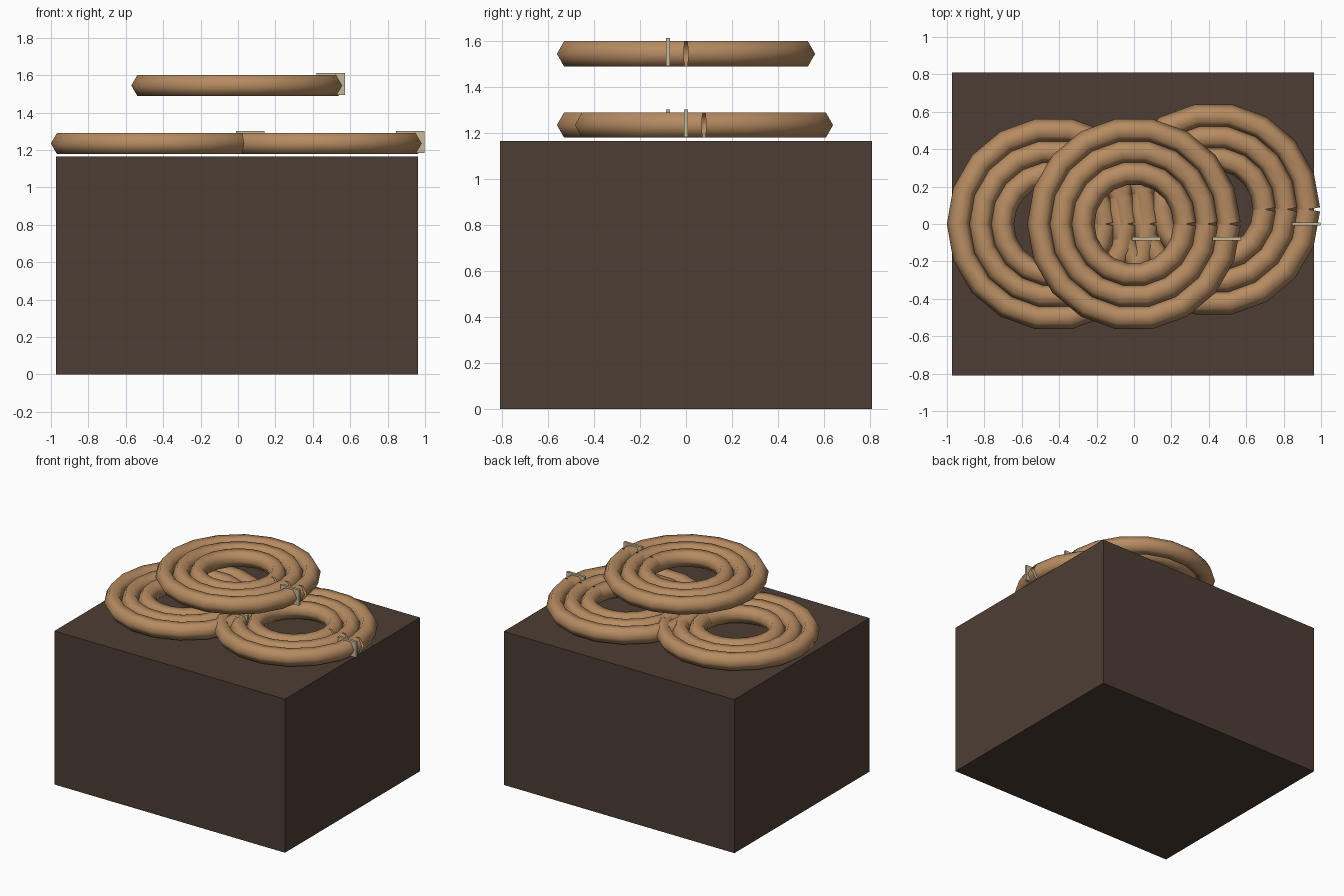
import bpy, bmesh
from math import sin, cos, pi
from mathutils import Vector

if "Cube" in bpy.data.objects:
    bpy.data.objects.remove(bpy.data.objects["Cube"])

SIDES = 6          # hexagonal hose section
STEPS = 18         # segments round each loop
HOSE_R = 0.0635
LOOP_RADII = (0.275, 0.391, 0.507)


def material(name, rgb):
    m = bpy.data.materials.new(name)
    m.diffuse_color = (*rgb, 1)
    m.use_nodes = True
    m.node_tree.nodes["Principled BSDF"].inputs["Base Color"].default_value = m.diffuse_color
    return m


hose_mat = material("hose_tan", (0.47, 0.26, 0.12))
crate_mat = material("crate_brown", (0.075, 0.048, 0.034))
tie_mat = material("tie_cream", (0.57, 0.48, 0.31))


def finish(bm, name, mat, location, smooth=False):
    me = bpy.data.meshes.new(name)
    for f in bm.faces:
        f.smooth = smooth
    bm.to_mesh(me)
    bm.free()
    me.materials.append(mat)
    ob = bpy.data.objects.new(name, me)
    ob.location = location
    bpy.context.collection.objects.link(ob)
    return ob


def box(name, size, location, mat):
    bm = bmesh.new()
    bmesh.ops.create_cube(bm, size=1)
    bmesh.ops.scale(bm, vec=size, verts=bm.verts)
    return finish(bm, name, mat, location)


def add_loop(bm, radius):
    # Open tube whose ends are cut square, leaving a small wedge seam at +x
    pts = [Vector((radius * cos(2 * pi * i / STEPS), radius * sin(2 * pi * i / STEPS), 0))
           for i in range(STEPS + 1)]
    rings = []
    for i, p in enumerate(pts):
        tangent = (pts[min(i + 1, STEPS)] - pts[max(i - 1, 0)]).normalized()
        out = tangent.cross(Vector((0, 0, 1)))
        rings.append([bm.verts.new(p + out * HOSE_R * cos(2 * pi * k / SIDES)
                                   + Vector((0, 0, HOSE_R * sin(2 * pi * k / SIDES))))
                      for k in range(SIDES)])
    for a, b in zip(rings, rings[1:]):
        for k in range(SIDES):
            n = (k + 1) % SIDES
            bm.faces.new((a[k], b[k], b[n], a[n]))


def coil(name, x, y, z):
    # Three nested loops and a flat tie plate near the seam
    bm = bmesh.new()
    for r in LOOP_RADII:
        add_loop(bm, r)
    bmesh.ops.recalc_face_normals(bm, faces=bm.faces)
    finish(bm, name, hose_mat, (x, y, z), smooth=True)
    box(name + "_tie", (0.152, 0.018, 0.12), (x + 0.495, y - 0.078, z + 0.008), tie_mat)


# Supporting block
box("crate", (1.935, 1.62, 1.165), (-0.006, 0, 0.5825), crate_mat)

# Two coils side by side with one stacked above
coil("left_coil", -0.43, 0, 1.235)
coil("right_coil", 0.425, 0.078, 1.235)
coil("top_coil", 0, 0, 1.545)
